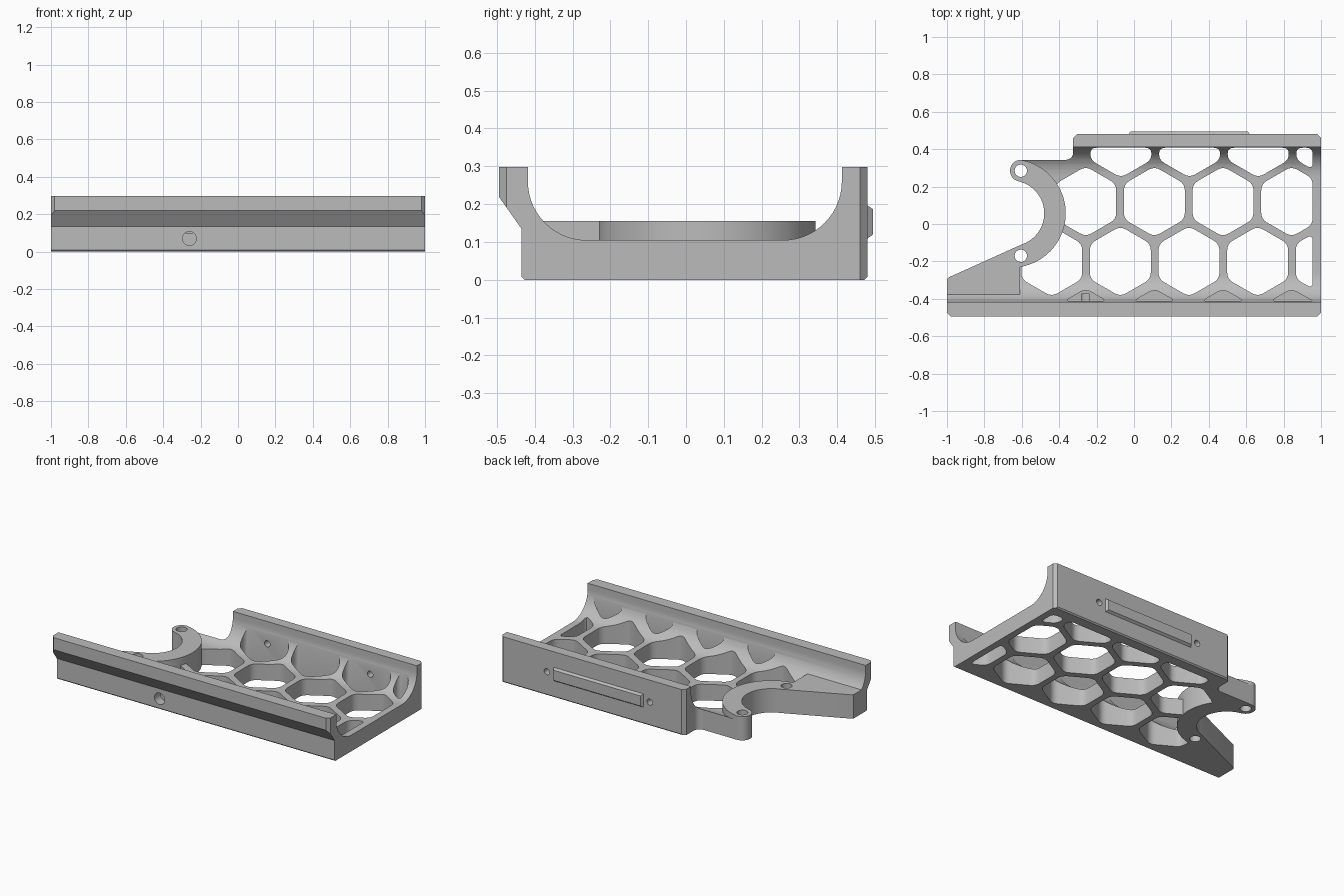
import bpy, bmesh
from math import cos, sin, radians, pi
from mathutils import Vector

if "Cube" in bpy.data.objects:
    bpy.data.objects.remove(bpy.data.objects["Cube"], do_unlink=True)

grey = bpy.data.materials.new("light_grey")
grey.use_nodes = True
grey.diffuse_color = (0.5, 0.5, 0.5, 1)
grey.node_tree.nodes["Principled BSDF"].inputs["Base Color"].default_value = (0.5, 0.5, 0.5, 1)


def arc(cx, cy, r, a0, a1, n=24):
    """Points on an arc, angles in degrees."""
    steps = [radians(a0 + (a1 - a0) * i / n) for i in range(n + 1)]
    return [(cx + r * cos(a), cy + r * sin(a)) for a in steps]


def circle(cx, cy, r, n=32):
    return arc(cx, cy, r, 0, 360, n)[:-1]


def box(x0, x1, y0, y1):
    return [(x0, y0), (x1, y0), (x1, y1), (x0, y1)]


def rounded(pts, r, n=4):
    """Round every corner of a polygon."""
    out = []
    for i, p in enumerate(pts):
        p, a, b = Vector(p), Vector(pts[i - 1]), Vector(pts[(i + 1) % len(pts)])
        s = p + (a - p).normalized() * min(r, (a - p).length * 0.45)
        e = p + (b - p).normalized() * min(r, (b - p).length * 0.45)
        for k in range(n + 1):
            t = k / n
            out.append(tuple(s * (1 - t) ** 2 + p * 2 * t * (1 - t) + e * t * t))
    return out


def clip(pts, axis, limit, sign):
    """Keep the part of a polygon where sign * coordinate <= sign * limit."""
    out = []
    for i, b in enumerate(pts):
        a = pts[i - 1]
        da, db = sign * (a[axis] - limit), sign * (b[axis] - limit)
        if da * db < 0:
            out.append(tuple(Vector(a).lerp(Vector(b), da / (da - db))))
        if db <= 0:
            out.append(b)
    return out


def prism(name, outlines, lo, hi, axis="z"):
    """Extrude closed outlines along an axis."""
    place = {"x": lambda u, v, w: (w, u, v),
             "y": lambda u, v, w: (u, w, v),
             "z": lambda u, v, w: (u, v, w)}[axis]
    bm = bmesh.new()
    for pts in outlines:
        low = [bm.verts.new(place(u, v, lo)) for u, v in pts]
        high = [bm.verts.new(place(u, v, hi)) for u, v in pts]
        bm.faces.new(low)
        bm.faces.new(high)
        for i in range(len(pts)):
            bm.faces.new((low[i - 1], low[i], high[i], high[i - 1]))
    bmesh.ops.recalc_face_normals(bm, faces=bm.faces)
    mesh = bpy.data.meshes.new(name)
    bm.to_mesh(mesh)
    bm.free()
    mesh.materials.append(grey)
    ob = bpy.data.objects.new(name, mesh)
    bpy.context.collection.objects.link(ob)
    return ob


def combine(target, tool, operation):
    """Apply a boolean and remove the tool."""
    tool.hide_render = True
    mod = target.modifiers.new("boolean", "BOOLEAN")
    mod.object, mod.operation, mod.solver = tool, operation, "EXACT"
    bpy.ops.object.select_all(action="DESELECT")
    bpy.context.view_layer.objects.active = target
    target.select_set(True)
    bpy.ops.object.modifier_apply(modifier=mod.name)
    bpy.data.objects.remove(tool, do_unlink=True)


# Tray: one cross-section with an overhanging front lip and coved inner corners
section = [(-0.427, 0), (0.472, 0), (0.48, 0.008), (0.48, 0.298), (0.412, 0.298)]
section += arc(0.257, 0.26, 0.155, 0, -90, 14)
section += arc(-0.263, 0.26, 0.155, -90, -180, 14)
section += [(-0.418, 0.298), (-0.495, 0.298), (-0.495, 0.22), (-0.435, 0.135), (-0.435, 0.008)]
tray = prism("tray", [section], -1, 1, "x")

# Honeycomb openings through the floor, and blind pockets along the front cove
PITCH = 0.367


def cell(x, y):
    pts = [(x + 0.188 * sin(k * pi / 3), y + 0.188 * cos(k * pi / 3)) for k in range(6)]
    for axis, limit, sign in ((0, 0.955, 1), (1, 0.408, 1), (1, -0.413, -1)):
        pts = clip(pts, axis, limit, sign)
    return rounded(pts, 0.035)


rows = ((-0.07, 0.436, 4), (-0.258, 0.12, 4), (-0.44, -0.2, 5))
cells = [cell(x + PITCH * k, y) for x, y, n in rows for k in range(n)]
combine(tray, prism("cells", cells, -0.1, 0.5), "DIFFERENCE")
pockets = [cell(-0.258 + PITCH * k, -0.535) for k in range(4)]
combine(tray, prism("pockets", pockets, 0.1, 0.5), "DIFFERENCE")

# Raised curved collar and raised arm floor
CX, CY = -0.655, 0.057
combine(tray, prism("collar", [circle(CX, CY, 0.29, 96)], 0, 0.155), "UNION")
combine(tray, prism("arm", [box(-1.05, -0.61, -0.41, 0)], 0.05, 0.155), "UNION")

# Plan outline: trims the notch, the round boss and the shortened back wall
plan = [(-0.98, -0.495), (0.98, -0.495), (1.0, -0.475), (1.0, 0.46), (0.98, 0.48),
        (-0.305, 0.48), (-0.325, 0.46)]
plan += arc(-0.365, 0.383, 0.04, 0, -90, 8)
plan += arc(-0.605, 0.285, 0.058, 90, 256, 20)
plan += arc(CX, CY, 0.175, 76, -72, 40)
plan += [(-0.99, -0.285), (-1.0, -0.295), (-1.0, -0.475)]
combine(tray, prism("plan", [plan], -0.1, 0.5), "INTERSECT")

# Screw holes in the collar, back wall and front face
bosses = [circle(-0.605, y, 0.033) for y in (0.285, -0.17)]
combine(tray, prism("collar_holes", bosses, -0.1, 0.5), "DIFFERENCE")
wall = [circle(x, 0.155, 0.02) for x in (-0.075, 0.665)]
combine(tray, prism("wall_holes", wall, 0.38, 0.6, "y"), "DIFFERENCE")
combine(tray, prism("front_hole", [circle(-0.26, 0.07, 0.037)], -0.6, -0.375, "y"), "DIFFERENCE")

# Chamfered label plate on the back wall
plate = prism("back_plate", [box(-0.03, 0.62, 0.108, 0.198)], 0.478, 0.495, "y")
for v in plate.data.vertices:
    if v.co.y > 0.49:
        v.co.x += 0.012 if v.co.x < 0.3 else -0.012
        v.co.z += 0.012 if v.co.z < 0.15 else -0.012

# Smooth the coves and round edges, keep the corners crisp
bpy.ops.object.select_all(action="DESELECT")
bpy.context.view_layer.objects.active = tray
tray.select_set(True)
bpy.ops.object.shade_smooth_by_angle(angle=radians(30))
